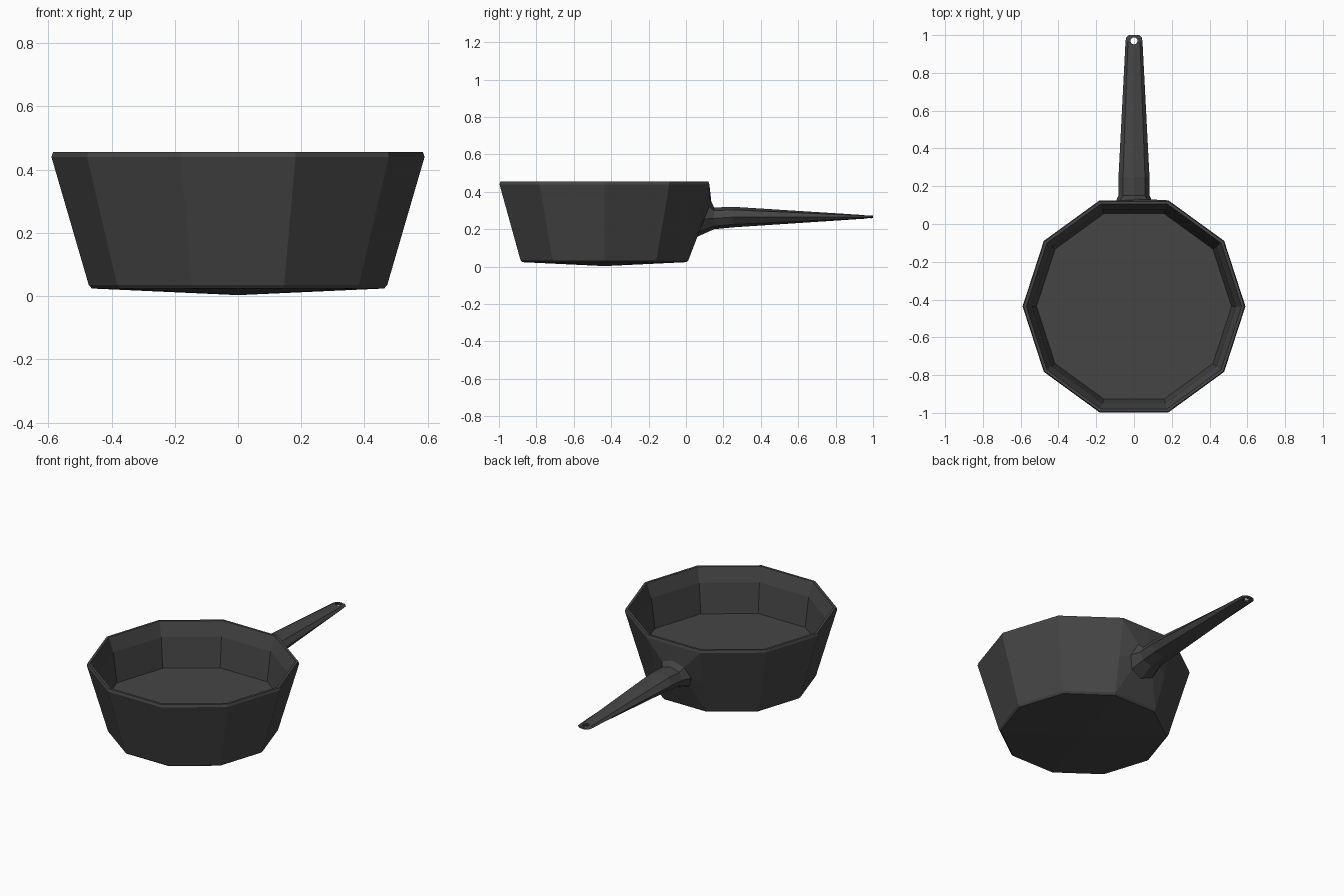
import bpy, bmesh, math

if "Cube" in bpy.data.objects:
    bpy.data.objects.remove(bpy.data.objects["Cube"])

SIDES = 10
CY = -0.436  # y of the bowl axis

dark = bpy.data.materials.new("dark_iron")
dark.diffuse_color = (0.06, 0.06, 0.06, 1)
dark.use_nodes = True
dark.node_tree.nodes["Principled BSDF"].inputs["Base Color"].default_value = dark.diffuse_color


def finish(bm, name):
    bmesh.ops.remove_doubles(bm, verts=bm.verts, dist=0.0005)
    bmesh.ops.recalc_face_normals(bm, faces=bm.faces)
    me = bpy.data.meshes.new(name)
    bm.to_mesh(me)
    bm.free()
    ob = bpy.data.objects.new(name, me)
    me.materials.append(dark)
    bpy.context.collection.objects.link(ob)
    return ob


def bridge(bm, a, b, skip=()):
    n = len(a)
    for i in range(n):
        if i not in skip:
            j = (i + 1) % n
            bm.faces.new((a[i], a[j], b[j], b[i]))


def polar(r, k, z):
    t = 2 * math.pi * k / SIDES
    return (r * math.cos(t), CY + r * math.sin(t), z)


# bowl: ten-sided wall with rim, inner step and raised floor
LOW, HIGH = (0.472, 0.035), (0.59, 0.44)
profile = [(0.462, 0.024), LOW, HIGH, (0.585, 0.455), (0.57, 0.455),
           (0.54, 0.37), (0.516, 0.19)]
bm = bmesh.new()
rings = [[bm.verts.new(polar(r, k, z)) for k in range(SIDES)] for r, z in profile]
for i in range(len(rings) - 1):
    # the back outer panel is left open for the flared handle mount
    bridge(bm, rings[i], rings[i + 1], skip=(2,) if i == 1 else ())
bm.faces.new(rings[-1])
base = bm.verts.new((0, CY, 0.003))
for k in range(SIDES):
    bm.faces.new((rings[0][k], base, rings[0][(k + 1) % SIDES]))

# flared mount: blends the back panel into an octagonal socket
def oval(y_low, y_high, zc, hx, hz):
    pts = []
    for k in range(8):
        t = k * math.pi / 4
        c, s = math.cos(t), math.sin(t)
        pts.append((hx * c, (y_low + y_high) / 2 + (y_high - y_low) / 2 * s, zc + hz * s))
    return pts


tr, tl = polar(HIGH[0], 2, HIGH[1]), polar(HIGH[0], 3, HIGH[1])
br, bl = polar(LOW[0], 2, LOW[1]), polar(LOW[0], 3, LOW[1])
mid = lambda a, b: tuple((p + q) / 2 for p, q in zip(a, b))
panel = [mid(tr, br), tr, mid(tr, tl), tl, mid(tl, bl), bl, mid(bl, br), br]
mount = [panel, oval(0.06, 0.135, 0.255, 0.105, 0.095),
         oval(0.15, 0.15, 0.258, 0.083, 0.058)]
loops = [[bm.verts.new(p) for p in ring] for ring in mount]
for a, b in zip(loops, loops[1:]):
    bridge(bm, a, b)
finish(bm, "pan_bowl")

# handle: octagonal sections tapering to a thin tip
sections = [(0.15, 0.258, 0.083, 0.058), (0.25, 0.265, 0.082, 0.055),
            (0.965, 0.266, 0.045, 0.009), (0.985, 0.266, 0.042, 0.008),
            (1.0, 0.266, 0.028, 0.006)]
bm = bmesh.new()
loops = [[bm.verts.new(p) for p in oval(y, y, z, hx, hz)] for y, z, hx, hz in sections]
for a, b in zip(loops, loops[1:]):
    bridge(bm, a, b)
bm.faces.new(loops[0])
bm.faces.new(loops[-1])
handle = finish(bm, "handle")

# hanging hole near the tip
bpy.ops.mesh.primitive_cylinder_add(vertices=10, radius=0.019, depth=0.2,
                                    location=(0, 0.97, 0.266))
cutter = bpy.context.object
cutter.name = "hole_cutter"
cutter.hide_render = True
mod = handle.modifiers.new("hanging_hole", "BOOLEAN")
mod.operation = "DIFFERENCE"
mod.solver = "EXACT"
mod.object = cutter
bpy.context.view_layer.objects.active = handle
bpy.ops.object.modifier_apply(modifier=mod.name)
bpy.data.objects.remove(cutter)
